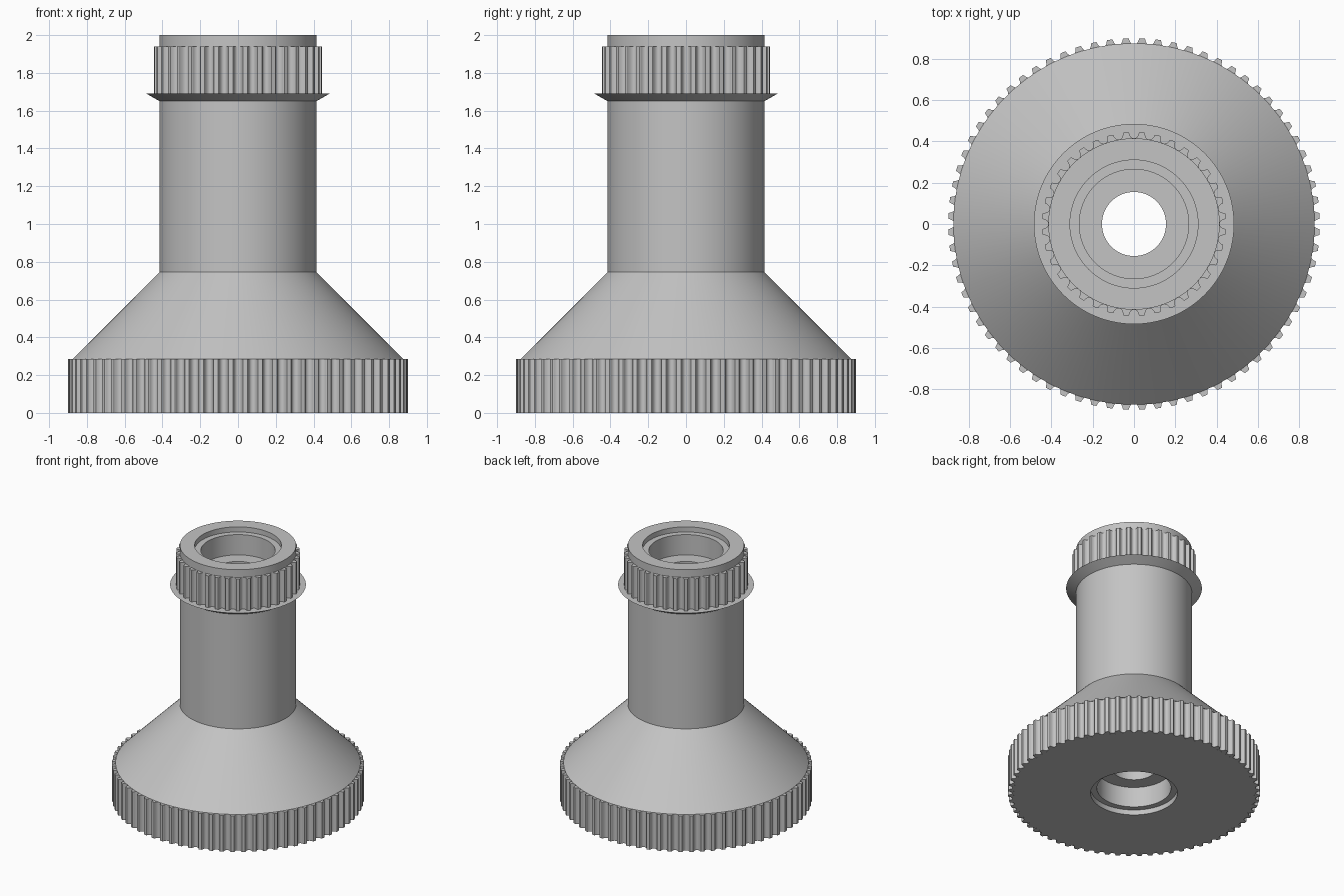
import bpy
import bmesh
from math import sin, cos, pi, radians

cube = bpy.data.objects.get("Cube")
if cube:
    bpy.data.objects.remove(cube, do_unlink=True)

GREY = (0.55, 0.55, 0.55, 1.0)
grey = bpy.data.materials.new("light grey plastic")
grey.use_nodes = True
grey.diffuse_color = GREY
grey.node_tree.nodes["Principled BSDF"].inputs["Base Color"].default_value = GREY


def finish(bm, name):
    """Turn a bmesh into a smooth-shaded object with sharp edges kept."""
    bmesh.ops.recalc_face_normals(bm, faces=bm.faces)
    mesh = bpy.data.meshes.new(name)
    bm.to_mesh(mesh)
    bm.free()
    mesh.materials.append(grey)
    obj = bpy.data.objects.new(name, mesh)
    bpy.context.collection.objects.link(obj)
    bpy.ops.object.select_all(action="DESELECT")
    obj.select_set(True)
    bpy.context.view_layer.objects.active = obj
    bpy.ops.object.shade_smooth_by_angle(angle=radians(30))
    return obj


def bridge(bm, rings):
    """Join closed rings of equal length into a closed tube of quads."""
    for a, b in zip(rings, rings[1:] + rings[:1]):
        for i in range(len(a)):
            j = (i + 1) % len(a)
            bm.faces.new((a[i], a[j], b[j], b[i]))


def lathe(name, profile, steps=128):
    bm = bmesh.new()
    rings = []
    for r, z in profile:
        angles = [2 * pi * i / steps for i in range(steps)]
        rings.append([bm.verts.new((r * cos(a), r * sin(a), z)) for a in angles])
    bridge(bm, rings)
    return finish(bm, name)


def toothed_ring(name, teeth, outer, inner, low, high):
    """Belt gear ring: round-bottomed grooves between narrow flat teeth."""
    # half a groove: (fraction of half pitch, depth), from lip to middle
    half = [(0.70, 0), (0.62, 0.003), (0.57, 0.011), (0.49, 0.018),
            (0.36, 0.025), (0.19, 0.029)]
    groove = [(-f, d) for f, d in half] + [(0, 0.03)] + half[::-1]
    pitch = 2 * pi / teeth
    outline = [(pitch * (k + f / 2), outer - d)
               for k in range(teeth) for f, d in groove]
    bm = bmesh.new()

    def ring(z, radius=None):
        return [bm.verts.new(((radius or r) * cos(a), (radius or r) * sin(a), z))
                for a, r in outline]

    bridge(bm, [ring(low, inner), ring(low), ring(high), ring(high, inner)])
    return finish(bm, name)


# Stepped bearing seat, measured as (radius, depth from the end face)
seat = [(0.31, 0), (0.31, 0.04), (0.265, 0.04), (0.265, 0.2), (0.155, 0.2)]

# Outer wall: base core, cone, shaft, flange, gear core, top collar
outer_wall = [(0.86, 0), (0.86, 0.285), (0.875, 0.285), (0.415, 0.745),
              (0.415, 1.65), (0.485, 1.69), (0.40, 1.69), (0.40, 1.94),
              (0.415, 1.94), (0.415, 2.0)]

# Body with a bearing seat at both ends and a through bore
lathe("pulley_body",
      outer_wall + [(r, 2 - d) for r, d in seat] + seat[::-1])

# Large and small toothed belt rings of the same pitch
toothed_ring("large_belt_gear", 72, 0.90, 0.86, 0.0, 0.285)
toothed_ring("small_belt_gear", 36, 0.445, 0.40, 1.69, 1.94)
